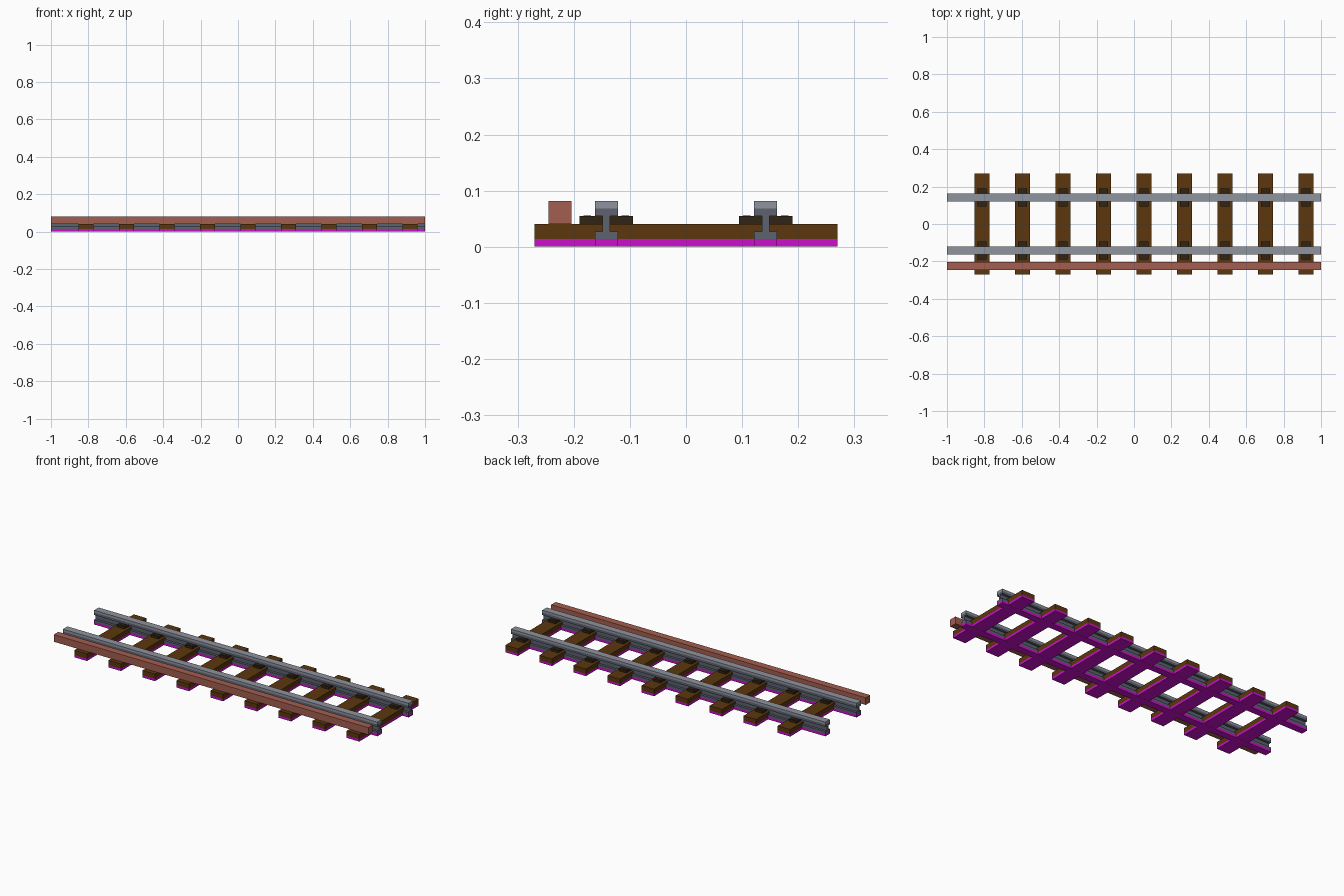
import bpy, bmesh

cube = bpy.data.objects.get("Cube")
if cube:
    bpy.data.objects.remove(cube)

U = 0.0136                                    # section grid unit


def material(name, srgb):
    lin = [((c / 255 + 0.055) / 1.055) ** 2.4 if c > 10 else c / 255 / 12.92 for c in srgb]
    m = bpy.data.materials.new(name)
    m.diffuse_color = (*lin, 1)
    m.use_nodes = True
    m.node_tree.nodes["Principled BSDF"].inputs["Base Color"].default_value = (*lin, 1)
    return m


light_steel = material("light steel", (143, 147, 158))
dark_steel = material("dark steel", (92, 98, 112))
wood = material("dark wood", (92, 55, 14))
iron = material("blackened iron", (48, 36, 20))
red = material("rust red", (163, 94, 80))
magenta = material("magenta", (205, 14, 205))


def extrude_x(name, profile, x0, x1, mats, rule=None, cuts=()):
    """Extrude a closed (y, z) profile along x, slice it at the given heights, colour by rule."""
    bm = bmesh.new()
    ends = [[bm.verts.new((x, y, z)) for y, z in profile] for x in (x0, x1)]
    n = len(profile)
    for e in ends:
        bm.faces.new(e)
    for i in range(n):
        j = (i + 1) % n
        bm.faces.new((ends[0][i], ends[0][j], ends[1][j], ends[1][i]))
    for z in cuts:
        bmesh.ops.bisect_plane(bm, geom=bm.verts[:] + bm.edges[:] + bm.faces[:],
                               plane_co=(0, 0, z), plane_no=(0, 0, 1))
    bmesh.ops.recalc_face_normals(bm, faces=bm.faces[:])
    if rule:
        for f in bm.faces:
            f.material_index = rule(f)
    me = bpy.data.meshes.new(name)
    bm.to_mesh(me)
    bm.free()
    for m in mats:
        me.materials.append(m)
    ob = bpy.data.objects.new(name, me)
    bpy.context.collection.objects.link(ob)
    return ob


def rect(y0, y1, z0, z1):
    return [(y0, z0), (y1, z0), (y1, z1), (y0, z1)]


def base_rule(f):
    return 1 if f.calc_center_median().z < U else 0


def rail_rule(f):
    z = f.calc_center_median().z
    return 1 if z < U else 2 if z > 5 * U else 0


# Rails: I-shaped section with foot, web and head
half = [(1.5 * U, 0), (1.5 * U, 2 * U), (0.5 * U, 2 * U),
        (0.5 * U, 4 * U), (1.5 * U, 4 * U), (1.5 * U, 6 * U)]
section = half + [(-y, z) for y, z in reversed(half)]
RAIL_Y = 0.142
for side, s in (("back", 1), ("front", -1)):
    extrude_x(side + "_rail", [(y + s * RAIL_Y, z) for y, z in section], -1, 1,
              (dark_steel, magenta, light_steel), rail_rule, (U, 5 * U))

# Power bar along the front
extrude_x("power_bar", rect(-0.245, -0.204, 3 * U, 6 * U), -1, 1, (red,))

# Sleepers with a clamp on each side of each rail
for i in range(9):
    x = -0.812 + i * 0.2165
    extrude_x(f"sleeper_{i + 1}", rect(-0.27, 0.27, 0.0004, 3 * U), x - 0.04, x + 0.04,
              (wood, magenta), base_rule, (U,))
    for side, s in (("back", 1), ("front", -1)):
        for place, d in (("outer", s), ("inner", -s)):
            clamp = [(0.5 * U, 2 * U), (1.5 * U, 2 * U), (1.5 * U, 3 * U),
                     (3.5 * U, 3 * U), (3.5 * U, 4 * U), (0.5 * U, 4 * U)]
            extrude_x(f"{side}_{place}_clamp_{i + 1}",
                      [(s * RAIL_Y + d * y, z) for y, z in clamp], x - 0.024, x + 0.024, (iron,))
            bolt = sorted(s * RAIL_Y + d * y for y in (2 * U, 3 * U))
            extrude_x(f"{side}_{place}_bolt_{i + 1}", rect(*bolt, 4 * U, 4 * U + 0.001),
                      x - 0.012, x + 0.012, (iron,))
